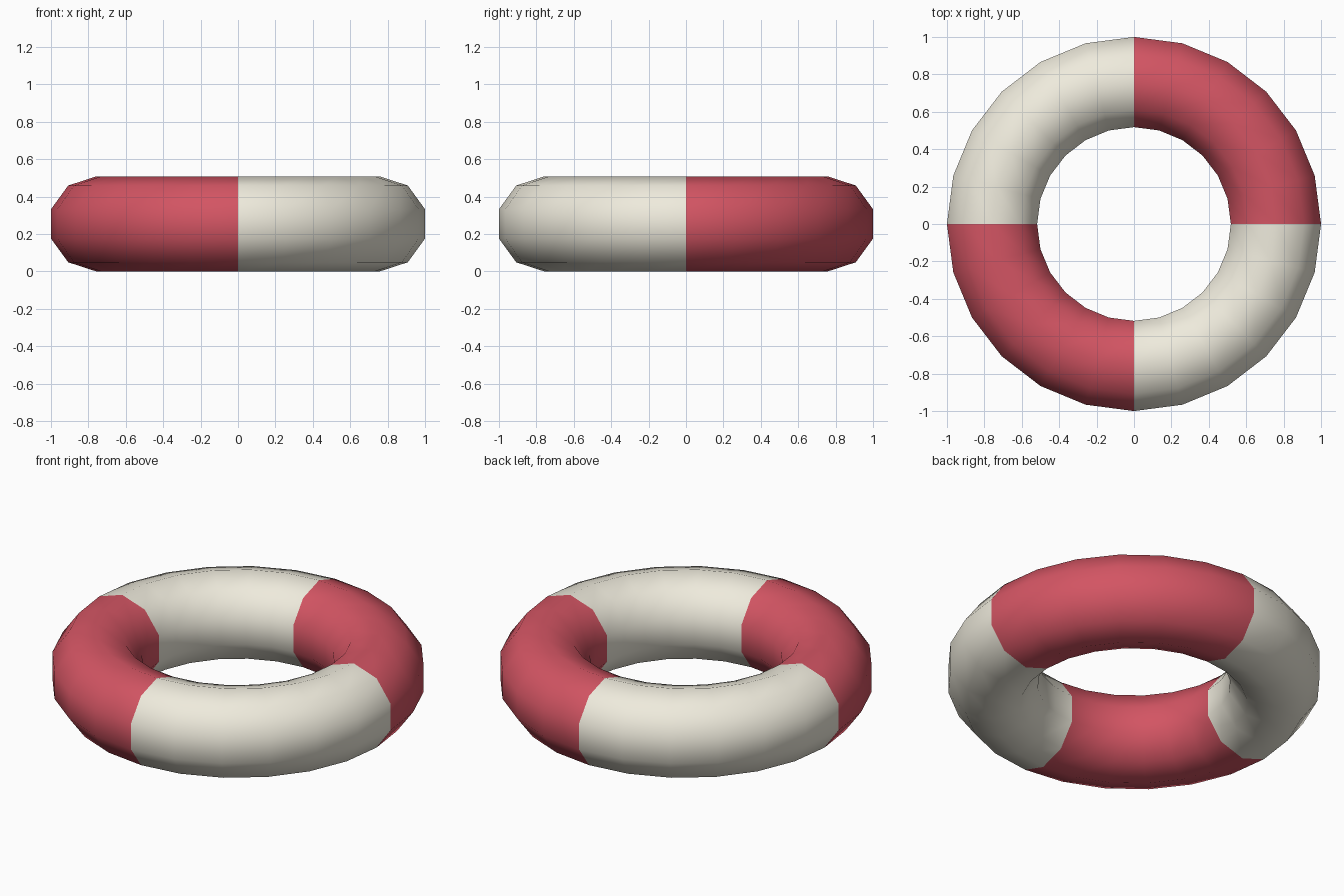
import bpy, math

if "Cube" in bpy.data.objects:
    bpy.data.objects.remove(bpy.data.objects["Cube"])

MAJOR, MINOR = 24, 10          # segments around the ring / around the tube
R, r = 0.759, 0.2535           # ring radius / tube radius


def material(name, color):
    m = bpy.data.materials.new(name)
    m.diffuse_color = (*color, 1)
    m.use_nodes = True
    m.node_tree.nodes["Principled BSDF"].inputs["Base Color"].default_value = m.diffuse_color
    return m


# Tube rings: decagon section with a flat on the outer side
verts = []
for i in range(MAJOR):
    a = 2 * math.pi * i / MAJOR
    for j in range(MINOR):
        t = 2 * math.pi * (j + 0.5) / MINOR
        d = R + r * math.cos(t)
        verts.append((d * math.cos(a), d * math.sin(a), r + r * math.sin(t)))

# Quads, alternating colour every quarter turn
faces, slots = [], []
for i in range(MAJOR):
    n = (i + 1) % MAJOR
    for j in range(MINOR):
        k = (j + 1) % MINOR
        faces.append((i * MINOR + j, n * MINOR + j, n * MINOR + k, i * MINOR + k))
        slots.append((i // (MAJOR // 4)) % 2)

mesh = bpy.data.meshes.new("swim_ring")
mesh.from_pydata(verts, [], faces)
mesh.materials.append(material("red", (0.65, 0.09, 0.125)))
mesh.materials.append(material("cream", (0.86, 0.83, 0.72)))
mesh.polygons.foreach_set("material_index", slots)
mesh.polygons.foreach_set("use_smooth", [True] * len(faces))
mesh.update()

ring = bpy.data.objects.new("swim_ring", mesh)
bpy.context.collection.objects.link(ring)
